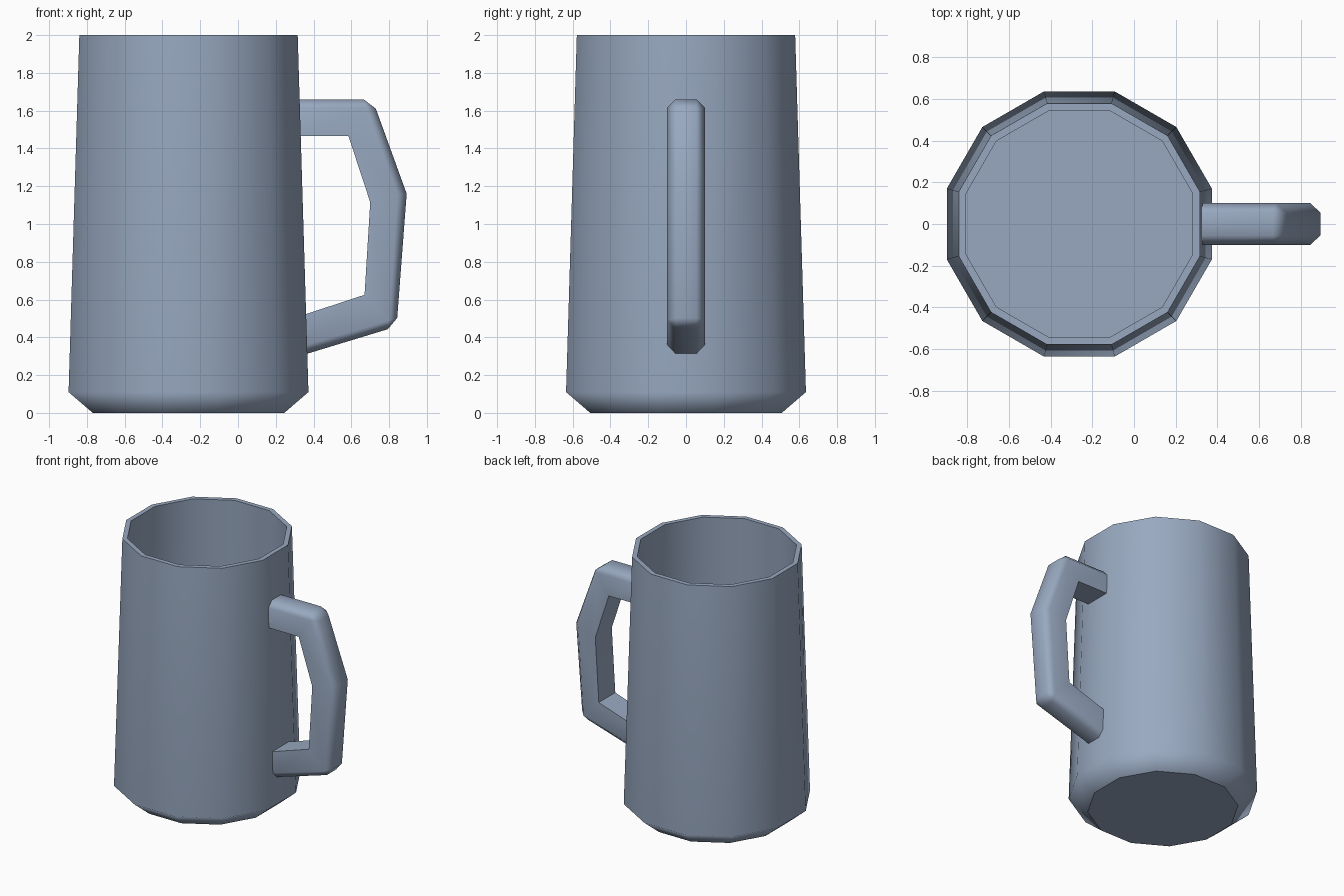
import bpy, bmesh
from math import cos, sin, pi, radians

if "Cube" in bpy.data.objects:
    bpy.data.objects.remove(bpy.data.objects["Cube"])

CX, SIDES = -0.262, 12

# Blue-grey finish shared by both parts
finish = bpy.data.materials.new("blue_grey")
finish.diffuse_color = (0.316, 0.396, 0.53, 1)
finish.use_nodes = True
finish.node_tree.nodes["Principled BSDF"].inputs["Base Color"].default_value = finish.diffuse_color


def make_object(name, bm):
    bmesh.ops.remove_doubles(bm, verts=bm.verts, dist=0.0005)
    bmesh.ops.recalc_face_normals(bm, faces=bm.faces)
    # Smooth everywhere except at strong corners
    for f in bm.faces:
        f.smooth = True
    for e in bm.edges:
        if len(e.link_faces) == 2:
            e.smooth = e.calc_face_angle() < radians(65)
        z = [v.co.z for v in e.verts]
        if max(z) < 0.01:
            e.smooth = False
    mesh = bpy.data.meshes.new(name)
    bm.to_mesh(mesh)
    bm.free()
    mesh.materials.append(finish)
    obj = bpy.data.objects.new(name, mesh)
    bpy.context.collection.objects.link(obj)
    # Large faces dominate the shading
    mod = obj.modifiers.new("weighted", 'WEIGHTED_NORMAL')
    mod.keep_sharp = True
    return obj


def bridge(bm, a, b):
    for i in range(len(a)):
        j = (i + 1) % len(a)
        corners = list(dict.fromkeys((a[i], a[j], b[j], b[i])))
        if len(corners) > 2:
            bm.faces.new(corners)


# Mug body: twelve-sided wall, flat facet towards the handle (apothem, height)
bm = bmesh.new()
profile = [(0.507, 0), (0.635, 0.11), (0.578, 2), (0.543, 2), (0.598, 0.11)]
rings = []
for apothem, z in profile:
    r = apothem / cos(pi / SIDES)
    rings.append([bm.verts.new((CX + r * cos((k + 0.5) * 2 * pi / SIDES),
                                r * sin((k + 0.5) * 2 * pi / SIDES), z))
                  for k in range(SIDES)])
for a, b in zip(rings, rings[1:]):
    bridge(bm, a, b)
bm.faces.new(rings[0])
bm.faces.new(rings[-1])
make_object("mug_body", bm)

# Handle: stations of (inner, side, outer) points in x, z; outer edges chamfered
stations = [
    ((0.328, 1.465), (0.322, 1.615), (0.321, 1.66)),
    ((0.585, 1.465), (0.68, 1.615), (0.665, 1.66)),
    ((0.585, 1.465), (0.68, 1.615), (0.73, 1.61)),
    ((0.70, 1.115), (0.845, 1.155), (0.893, 1.16)),
    ((0.67, 0.625), (0.80, 0.49), (0.843, 0.503)),
    ((0.67, 0.625), (0.80, 0.49), (0.793, 0.443)),
    ((0.356, 0.522), (0.36, 0.36), (0.362, 0.312)),
]
bm = bmesh.new()
cache = {}


def vert(p, y):
    key = (p, y)
    if key not in cache:
        cache[key] = bm.verts.new((p[0], y, p[1]))
    return cache[key]


loops = [[vert(i, -0.1), vert(s, -0.1), vert(o, -0.055),
          vert(o, 0.055), vert(s, 0.1), vert(i, 0.1)] for i, s, o in stations]
for a, b in zip(loops, loops[1:]):
    bridge(bm, a, b)
make_object("handle", bm)
